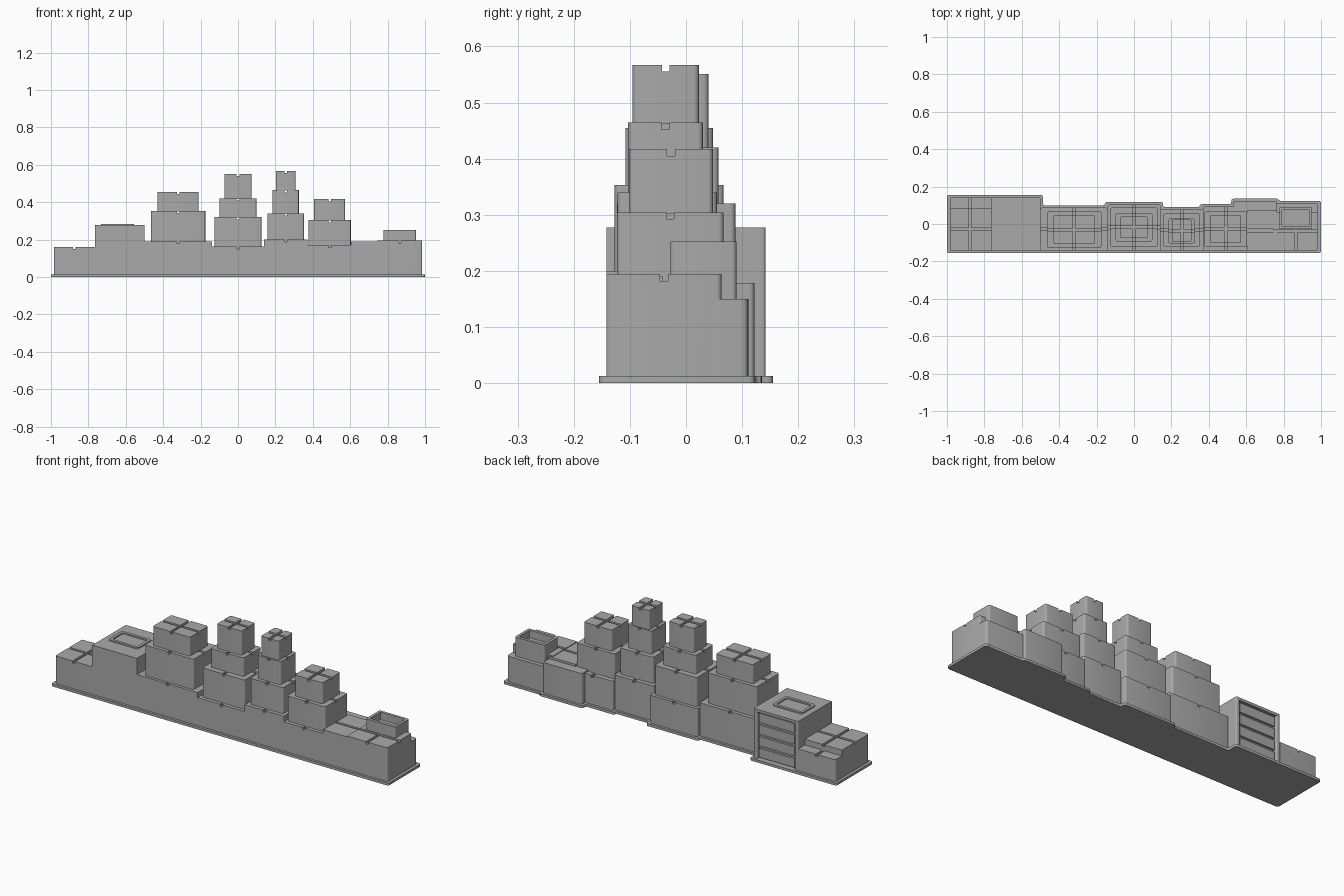
import bpy, bmesh, math

cube = bpy.data.objects.get("Cube")
if cube:
    bpy.data.objects.remove(cube, do_unlink=True)

GREY = bpy.data.materials.new("warehouse grey")
GREY.use_nodes = True
GREY.diffuse_color = (0.4, 0.4, 0.4, 1)
GREY.node_tree.nodes["Principled BSDF"].inputs["Base Color"].default_value = (0.4, 0.4, 0.4, 1)

FRONT = -0.142      # shared front wall
PLATE = 0.013       # base plate thickness and margin
GROOVE_W, GROOVE_D = 0.014, 0.012


def prism(name, outline, z0, z1, radius=0.0, rounds=lambda co: True):
    """Extrude an outline upward and round its chosen upright edges."""
    bm = bmesh.new()
    face = bm.faces.new([bm.verts.new((x, y, z0)) for x, y in outline])
    top = bmesh.ops.extrude_face_region(bm, geom=[face])["geom"]
    for v in top:
        if isinstance(v, bmesh.types.BMVert):
            v.co.z = z1
    bmesh.ops.recalc_face_normals(bm, faces=bm.faces)
    if radius:
        upright = [e for e in bm.edges
                   if abs(e.verts[0].co.z - e.verts[1].co.z) > 1e-5 and rounds(e.verts[0].co)]
        bmesh.ops.bevel(bm, geom=upright, offset=radius, segments=4,
                        profile=0.5, affect='EDGES')
    mesh = bpy.data.meshes.new(name)
    bm.to_mesh(mesh)
    bm.free()
    mesh.materials.append(GREY)
    ob = bpy.data.objects.new(name, mesh)
    bpy.context.collection.objects.link(ob)
    return ob


def box(name, x0, x1, y0, y1, z0, z1, radius=0.0, rounds=lambda co: True):
    return prism(name, [(x0, y0), (x1, y0), (x1, y1), (x0, y1)], z0, z1, radius, rounds)


def activate(ob):
    bpy.ops.object.select_all(action='DESELECT')
    ob.select_set(True)
    bpy.context.view_layer.objects.active = ob


def cut(ob, cutter):
    cutter.hide_render = True
    mod = ob.modifiers.new("cut", 'BOOLEAN')
    mod.operation, mod.solver, mod.object = 'DIFFERENCE', 'EXACT', cutter
    activate(ob)
    bpy.ops.object.modifier_apply(modifier=mod.name)
    bpy.data.objects.remove(cutter, do_unlink=True)


def crate(name, x0, x1, y0, y1, z0, z1, radius=0.009, rounds=lambda co: True, axes="xy"):
    """Box with a strap groove along each given axis of its top."""
    ob = box(name, x0, x1, y0, y1, z0, z1, radius, rounds)
    cx, cy, h, far = (x0 + x1) / 2, (y0 + y1) / 2, GROOVE_W / 2, 0.05
    if "x" in axes:
        cut(ob, box("cutter", x0 - far, x1 + far, cy - h, cy + h, z1 - GROOVE_D, z1 + far))
    if "y" in axes:
        cut(ob, box("cutter", cx - h, cx + h, y0 - far, y1 + far, z1 - GROOVE_D, z1 + far))
    return ob


def back(co):
    return co.y > 0


# Base plate following the stepped rear
base = [(-1, -0.155), (1, -0.155), (1, 0.123), (0.775, 0.123), (0.775, 0.135),
        (0.52, 0.135), (0.52, 0.106), (0.352, 0.106), (0.352, 0.09), (0.155, 0.09),
        (0.155, 0.118), (-0.155, 0.118), (-0.155, 0.1), (-0.487, 0.1),
        (-0.487, 0.155), (-1, 0.155)]
prism("base_plate", base, 0, PLATE, 0.011)

# Stepped stacks: each tier is half width, front, back, top
stacks = {
    "wide_stack": (-0.32, [(0.18, FRONT, 0.087, 0.19), (0.145, -0.127, 0.067, 0.353),
                           (0.11, -0.108, 0.048, 0.455)]),
    "centre_stack": (0.0, [(0.141, FRONT, 0.105, 0.163), (0.125, -0.123, 0.088, 0.32),
                           (0.098, -0.093, 0.058, 0.42), (0.073, -0.075, 0.04, 0.551)]),
    "tall_stack": (0.255, [(0.116, FRONT, 0.078, 0.2), (0.098, -0.122, 0.055, 0.34),
                           (0.07, -0.103, 0.03, 0.464), (0.053, -0.095, 0.023, 0.567)]),
    "short_stack": (0.49, [(0.121, FRONT, 0.093, 0.17), (0.113, -0.123, 0.067, 0.304),
                           (0.083, -0.102, 0.048, 0.417)]),
}
for name, (cx, tiers) in stacks.items():
    floor = PLATE
    for i, (half, y0, y1, top) in enumerate(tiers):
        crate(f"{name}_tier_{i + 1}", cx - half, cx + half, y0, y1, floor, top,
              rounds=back if i == 0 else lambda co: True)
        floor = top - GROOVE_D if i == 0 else top - 0.002

# Low crates at the right end
crate("right_crate", -0.985, -0.765, FRONT, 0.086, PLATE, 0.161, 0.008,
      lambda co: co.x < -0.9 and co.y < 0)
crate("right_rear_crate", -0.985, -0.765, 0.086, 0.142, PLATE, 0.13, 0.012,
      lambda co: co.x < -0.9 and co.y > 0.1, "y")

# Cabinet with open rear bay, drawers and a raised lid ring
cab_l, cab_r, cab_top = -0.5, -0.765, 0.277
box("cabinet_body", cab_r, cab_l, FRONT, 0.124, PLATE, cab_top)
for side, x0, x1 in (("right", cab_r, cab_r + 0.022), ("left", cab_l - 0.022, cab_l)):
    box(f"cabinet_{side}_post", x0, x1, 0.12, 0.142, PLATE, cab_top, 0.006,
        lambda co: co.y > 0.13)
box("cabinet_top_rail", cab_r + 0.016, cab_l - 0.016, 0.12, 0.142, cab_top - 0.014, cab_top)
pitch = (cab_top - 0.014 - PLATE) / 4
for i in range(4):
    z = PLATE + i * pitch
    box(f"drawer_{i + 1}", cab_r + 0.028, cab_l - 0.028, 0.12, 0.135,
        z + 0.006, z + pitch - 0.007)
ring = box("lid_ring", -0.733, -0.556, -0.055, 0.065, cab_top - 0.002, 0.284, 0.012)
cut(ring, box("cutter", -0.718, -0.571, -0.04, 0.05, 0.2, 0.4, 0.008))

# Low crates at the left end
crate("left_inner_crate", 0.605, 0.765, FRONT, 0.072, PLATE, 0.19, 0, axes="x")
crate("left_outer_crate", 0.745, 0.985, FRONT, 0.063, PLATE, 0.194, 0.008,
      lambda co: co.x > 0.9)
box("left_inner_rear_crate", 0.533, 0.763, 0.0, 0.122, PLATE, 0.178, 0.009, back)
box("left_outer_rear_crate", 0.755, 0.985, 0.0, 0.111, PLATE, 0.15, 0.012,
    lambda co: co.y > 0.05 and co.x > 0.9)

# Open tray on the left end
tray = box("open_tray", 0.777, 0.952, -0.028, 0.09, 0.148, 0.252, 0.008)
cut(tray, box("cutter", 0.792, 0.937, -0.013, 0.075, 0.212, 0.4, 0.004))

# Smooth rounded corners, keep edges sharp
for ob in bpy.context.collection.objects:
    if ob.type == 'MESH' and GREY.name in ob.data.materials:
        activate(ob)
        bpy.ops.object.shade_smooth_by_angle(angle=math.radians(35))
